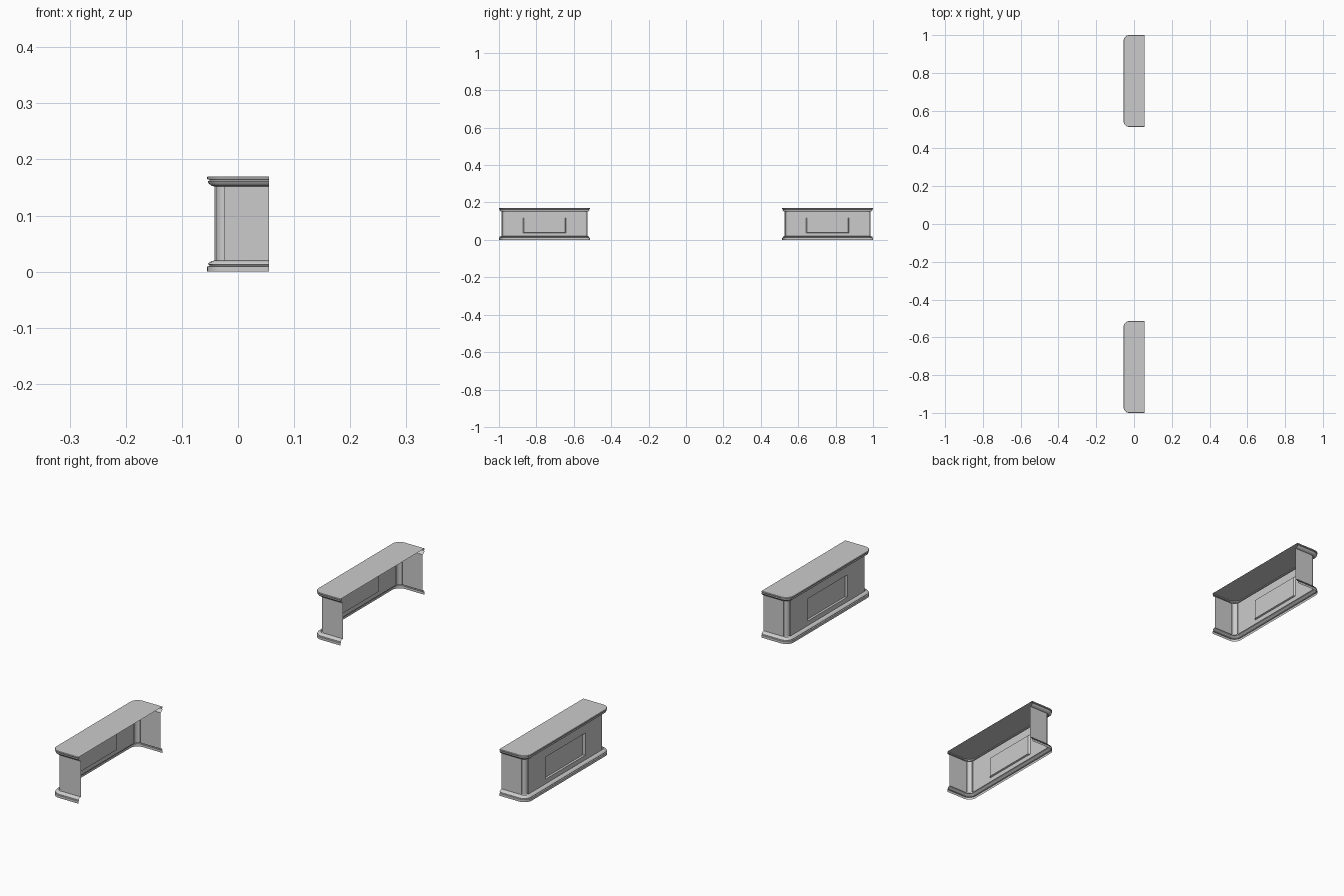
import bpy, bmesh
from math import sin, cos, pi

if "Cube" in bpy.data.objects:
    bpy.data.objects.remove(bpy.data.objects["Cube"])

BACK = 0.055          # open edge of the counters (+x side)
FRONT, HALF, RAD = -0.042, 0.230, 0.017   # body front plane, half length, corner radius
CY = 0.757            # centre of each counter along y


def corner(cx, cy, r, a0, a1, n=6):
    return [(cx + r * cos(a0 + (a1 - a0) * i / n), cy + r * sin(a0 + (a1 - a0) * i / n))
            for i in range(n + 1)]


def u_path(off):
    """U-shaped plan with rounded front corners, grown outwards by off."""
    cx, cy, r = FRONT + RAD, HALF - RAD, RAD + off
    return ([(BACK, HALF + off)] + corner(cx, cy, r, pi / 2, pi)
            + corner(cx, -cy, r, pi, 1.5 * pi) + [(BACK, -HALF - off)])


def loft(name, rings, cy, closed=False, cap=False):
    """Skin a stack of equal-length rings of 3D points."""
    bm = bmesh.new()
    rows = [[bm.verts.new((x, y + cy, z)) for x, y, z in ring] for ring in rings]
    n = len(rows[0])
    for a, b in zip(rows, rows[1:]):
        for i in range(n if closed else n - 1):
            j = (i + 1) % n
            bm.faces.new((a[i], a[j], b[j], b[i]))
    if cap:
        bm.faces.new(rows[-1])
    me = bpy.data.meshes.new(name)
    bm.to_mesh(me)
    bm.free()
    ob = bpy.data.objects.new(name, me)
    bpy.context.collection.objects.link(ob)
    bpy.ops.object.select_all(action='DESELECT')
    ob.select_set(True)
    bpy.context.view_layer.objects.active = ob
    bpy.ops.object.shade_smooth_by_angle(angle=0.6)
    return ob


def moulding(name, profile, cy, cap=False):
    return loft(name, [[(x, y, z) for x, y in u_path(o)] for o, z in profile], cy, cap=cap)


def rect(x, hy, z0, z1):
    return [(x, hy, z0), (x, -hy, z0), (x, -hy, z1), (x, hy, z1)]


base_profile = [(0.013, 0), (0.013, 0.009), (0.009, 0.010), (0.009, 0.012),
                (0.012, 0.013), (0.009, 0.017), (0.004, 0.019), (0, 0.020)]
top_profile = [(0, 0.152), (0.005, 0.153), (0.010, 0.157), (0.012, 0.161),
               (0.009, 0.162), (0.009, 0.164), (0.013, 0.165), (0.013, 0.169), (0.012, 0.170)]
Z0, Z1 = 0.020, 0.152

for label, cy in (("near", -CY), ("far", CY)):
    moulding("base_moulding_" + label, base_profile, cy)
    moulding("counter_top_" + label, top_profile, cy, cap=True)

    # side walls with a rounded column set into a small notch at each corner
    cx, ey, s = FRONT + RAD, HALF - RAD, 0.003
    col = ([(BACK, HALF), (cx, HALF), (cx, HALF - s)]
           + corner(cx, ey, RAD - s, pi / 2, pi) + [(FRONT, ey)])
    for side in (1, -1):
        loft("side_wall_and_column_" + label,
             [[(x, side * y, z) for x, y in col][::side] for z in (Z0, Z1)], cy)

    # front wall with a sunken panel
    loft("front_panel_" + label,
         [rect(FRONT, ey, Z0, Z1), rect(FRONT, 0.115, 0.037, 0.118),
          rect(FRONT + 0.006, 0.109, 0.039, 0.116)], cy, closed=True, cap=True)
